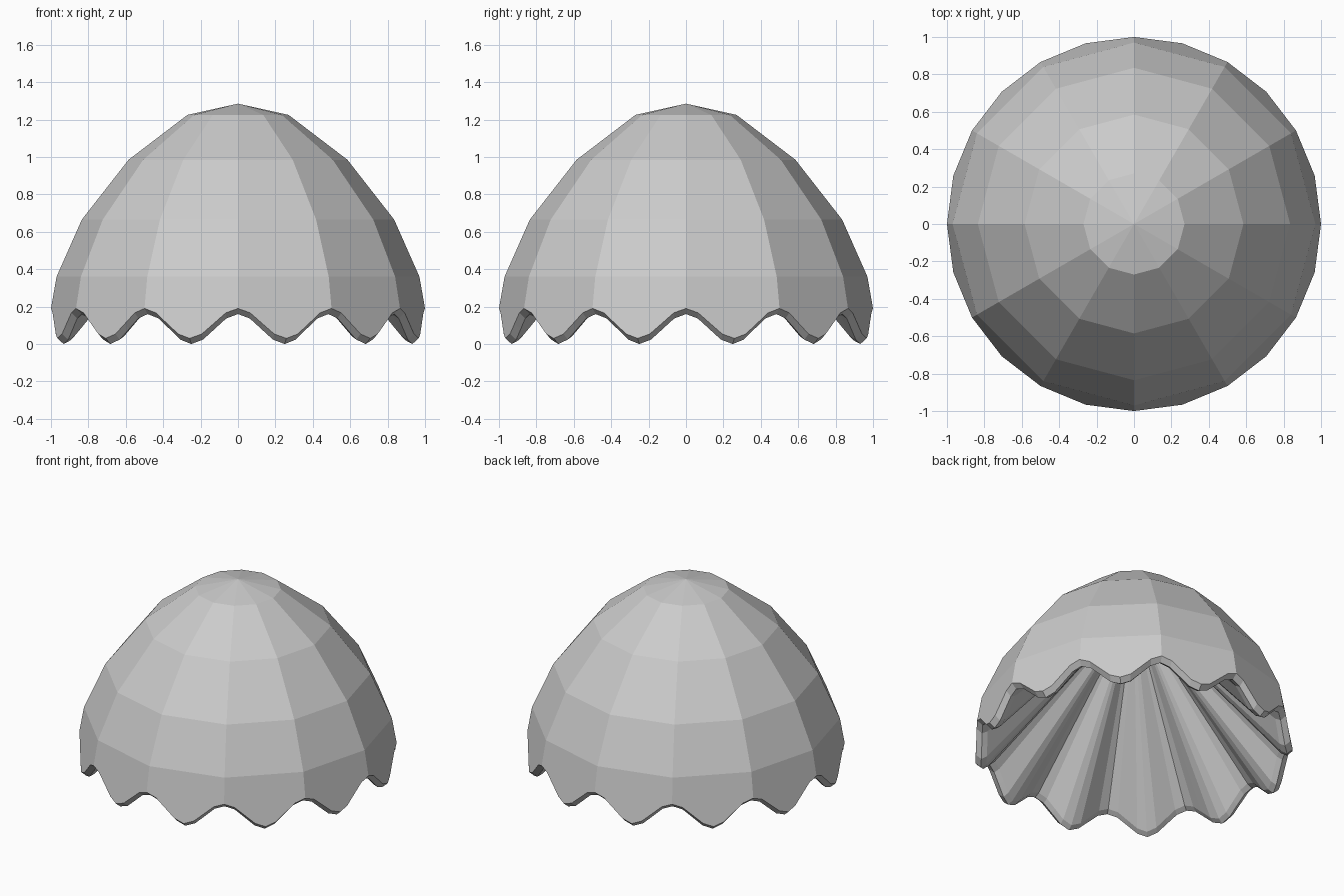
import bpy, bmesh
from math import cos, sin, pi, radians

cube = bpy.data.objects.get("Cube")
if cube:
    bpy.data.objects.remove(cube)

SIDES, STEPS = 12, 8          # dome panels, scallop points per panel
COUNT = SIDES * STEPS

grey = bpy.data.materials.new("plain_grey")
grey.use_nodes = True
colour = (0.6, 0.6, 0.6, 1)
grey.diffuse_color = colour
grey.node_tree.nodes["Principled BSDF"].inputs["Base Color"].default_value = colour

bm = bmesh.new()


def dome_ring(r, z):
    return [bm.verts.new((r * cos(2 * pi * i / SIDES), r * sin(2 * pi * i / SIDES), z))
            for i in range(SIDES)]


def scallop_ring(inset, drop):
    """Wavy loop: a notch at every panel seam, a tip at every panel middle."""
    ring = []
    half = radians(7.5)
    for i in range(COUNT):
        a = 2 * pi * i / COUNT
        # straight runs between the notch and tip corners
        r = cos(half) / cos(a % (2 * half) - half) - inset
        z = 0.11 + 0.08 * cos(SIDES * a) - drop
        ring.append(bm.verts.new((r * cos(a), r * sin(a), z)))
    return ring


def bridge(upper, lower):
    n = len(upper)
    for i in range(n):
        j = (i + 1) % n
        bm.faces.new((lower[i], lower[j], upper[j], upper[i]))


def fan(ring, z, inside=False):
    tip = bm.verts.new((0, 0, z))
    for i, v in enumerate(ring):
        w = ring[(i + 1) % len(ring)]
        bm.faces.new((w, v, tip) if inside else (v, w, tip))


# Faceted outer dome
rings = [dome_ring(r, z) for r, z in
         ((0.27, 1.225), (0.585, 0.985), (0.835, 0.665), (0.97, 0.36))]
fan(rings[0], 1.285)
for upper, lower in zip(rings, rings[1:]):
    bridge(upper, lower)

# Bottom row of panels ending in the scalloped edge
outer = scallop_ring(0, 0)
for i in range(SIDES):
    low = [outer[(i * STEPS + k) % COUNT] for k in range(STEPS + 1)]
    bm.faces.new(low + [rings[-1][(i + 1) % SIDES], rings[-1][i]])

# Bevelled lip and pleated inner cone
lip = scallop_ring(0.035, 0.03)
inner = scallop_ring(0.07, 0.012)
bridge(outer, lip)
bridge(lip, inner)
fan(inner, 1.1, inside=True)

mesh = bpy.data.meshes.new("scalloped_dome")
bm.to_mesh(mesh)
bm.free()
mesh.materials.append(grey)
dome = bpy.data.objects.new("scalloped_dome", mesh)
bpy.context.collection.objects.link(dome)
